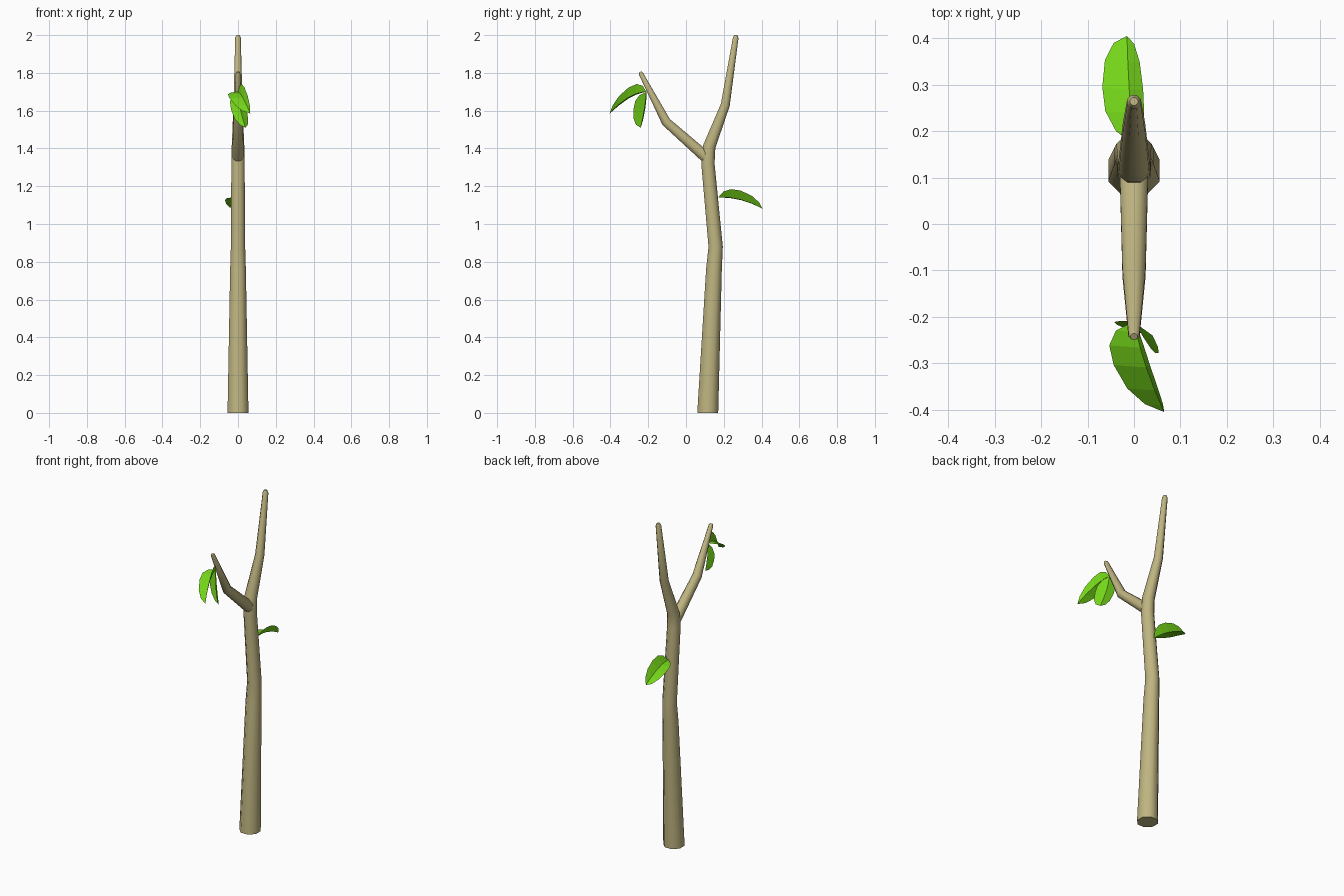
import bpy, bmesh, math
from mathutils import Vector

if "Cube" in bpy.data.objects:
    bpy.data.objects.remove(bpy.data.objects["Cube"])


def material(name, color):
    m = bpy.data.materials.new(name)
    m.diffuse_color = color
    m.use_nodes = True
    m.node_tree.nodes["Principled BSDF"].inputs["Base Color"].default_value = m.diffuse_color
    return m


BARK = material("bark", (0.52, 0.46, 0.22, 1))
GREEN = material("leaf_green", (0.18, 0.68, 0.01, 1))


def finish(bm, name, mat, smooth):
    bmesh.ops.recalc_face_normals(bm, faces=bm.faces)
    me = bpy.data.meshes.new(name)
    bm.to_mesh(me)
    bm.free()
    me.materials.append(mat)
    ob = bpy.data.objects.new(name, me)
    bpy.context.collection.objects.link(ob)
    if smooth:
        bpy.context.view_layer.objects.active = ob
        ob.select_set(True)
        bpy.ops.object.shade_smooth_by_angle(angle=math.radians(50))
        ob.select_set(False)


def limb(name, path, flat_start=False, sides=8):
    """Tapered tube along (y, z, radius) points; all limbs lie in the yz plane."""
    bm = bmesh.new()
    pts = [Vector((0, y, z)) for y, z, r in path]
    rings = []
    for i, p in enumerate(pts):
        a = (p - pts[i - 1]).normalized() if i else Vector()
        b = (pts[i + 1] - p).normalized() if i < len(pts) - 1 else Vector()
        t = (a + b).normalized()
        if i == 0 and flat_start:
            t = Vector((0, 0, 1))
        u = Vector((1, 0, 0))
        v = t.cross(u)
        ring = []
        for k in range(sides):
            ang = 2 * math.pi * (k + 0.5) / sides
            ring.append(bm.verts.new(p + path[i][2] * (u * math.cos(ang) + v * math.sin(ang))))
        rings.append(ring)
    for lo, hi in zip(rings, rings[1:]):
        for k in range(sides):
            n = (k + 1) % sides
            bm.faces.new((lo[k], lo[n], hi[n], hi[k]))
    bm.faces.new(rings[0][::-1])
    bm.faces.new(rings[-1])
    finish(bm, name, BARK, True)


def leaf(name, base, mid, tip, left, right):
    """Folded leaf: curved midrib with two halves spread along left and right."""
    base, mid, tip, left, right = map(Vector, (base, mid, tip, left, right))
    ctrl = 2 * mid - (base + tip) / 2
    bm = bmesh.new()
    rows = []
    for t, w in ((0, 0), (0.12, 0.62), (0.3, 0.95), (0.52, 1), (0.77, 0.85), (0.93, 0.5), (1, 0)):
        p = base * (1 - t) ** 2 + ctrl * 2 * t * (1 - t) + tip * t * t
        c = bm.verts.new(p)
        rows.append((c, bm.verts.new(p + left * w), bm.verts.new(p + right * w)) if w else (c, c, c))
    for a, b in zip(rows, rows[1:]):
        for quad in ((a[0], b[0], b[1], a[1]), (a[0], a[2], b[2], b[0])):
            bm.faces.new(list(dict.fromkeys(quad)))
    finish(bm, name, GREEN, False)


# Trunk and forked side branch
limb("trunk", [(0.115, 0, 0.06), (0.148, 0.76, 0.045), (0.157, 0.88, 0.041),
               (0.116, 1.32, 0.038), (0.123, 1.41, 0.036), (0.208, 1.63, 0.026),
               (0.263, 1.985, 0.016), (0.264, 2.0, 0.009)], flat_start=True)
limb("side_branch", [(0.105, 1.355, 0.033), (-0.105, 1.54, 0.027),
                     (-0.238, 1.795, 0.013), (-0.243, 1.805, 0.008)])

# Leaves
leaf("trunk_leaf", (0, 0.17, 1.14), (-0.01, 0.285, 1.13), (-0.015, 0.405, 1.08),
     (-0.058, 0.005, -0.003), (0.03, 0, 0.048))
leaf("upper_branch_leaf", (0, -0.21, 1.70), (0.025, -0.305, 1.67), (0.065, -0.405, 1.585),
     (-0.07, 0.005, -0.003), (0.008, 0.005, 0.055))
leaf("hanging_branch_leaf", (0, -0.21, 1.70), (0.012, -0.22, 1.61), (0.04, -0.24, 1.51),
     (-0.05, 0.004, 0), (0.033, -0.057, 0.003))
